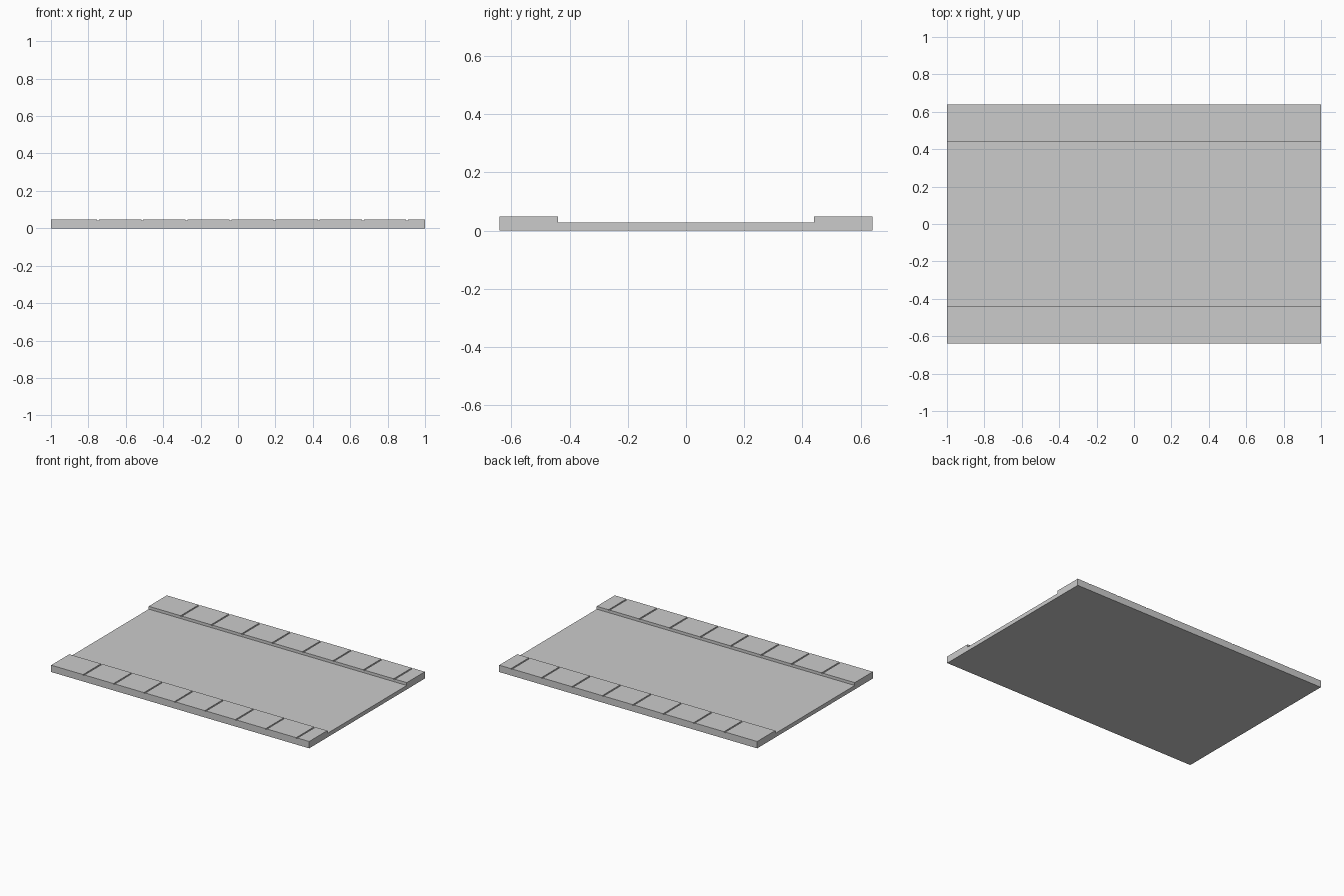
import bpy, bmesh

if "Cube" in bpy.data.objects:
    bpy.data.objects.remove(bpy.data.objects["Cube"])

HALF_X, HALF_Y, CURB_Y = 1.0, 0.64, 0.44
ROAD_Z, WALK_Z, GROOVE_Z = 0.028, 0.048, 0.043
GROOVES = [-0.748 + 0.236 * i for i in range(8)]
GROOVE_W = 0.01


def extrude_profile(name, points, vec):
    """Closed profile extruded along vec into a solid."""
    bm = bmesh.new()
    face = bm.faces.new([bm.verts.new(p) for p in points])
    new = bmesh.ops.extrude_face_region(bm, geom=[face])
    verts = [g for g in new["geom"] if isinstance(g, bmesh.types.BMVert)]
    bmesh.ops.translate(bm, verts=verts, vec=vec)
    bmesh.ops.recalc_face_normals(bm, faces=bm.faces)
    mesh = bpy.data.meshes.new(name)
    bm.to_mesh(mesh)
    bm.free()
    obj = bpy.data.objects.new(name, mesh)
    bpy.context.collection.objects.link(obj)
    return obj


# Flat road slab between the two sidewalks
extrude_profile("road", [(-HALF_X, -CURB_Y, 0), (HALF_X, -CURB_Y, 0),
                         (HALF_X, -CURB_Y, ROAD_Z), (-HALF_X, -CURB_Y, ROAD_Z)],
                (0, 2 * CURB_Y, 0))

# Side profile of a sidewalk with shallow grooves between the pavers
profile = [(HALF_X, 0), (-HALF_X, 0), (-HALF_X, WALK_Z)]
for x in GROOVES:
    a, b = x - GROOVE_W / 2, x + GROOVE_W / 2
    profile += [(a, WALK_Z), (a, GROOVE_Z), (b, GROOVE_Z), (b, WALK_Z)]
profile.append((HALF_X, WALK_Z))

# Front and back sidewalks
for name, y in (("front_sidewalk", -HALF_Y), ("back_sidewalk", CURB_Y)):
    extrude_profile(name, [(x, y, z) for x, z in profile], (0, HALF_Y - CURB_Y, 0))
